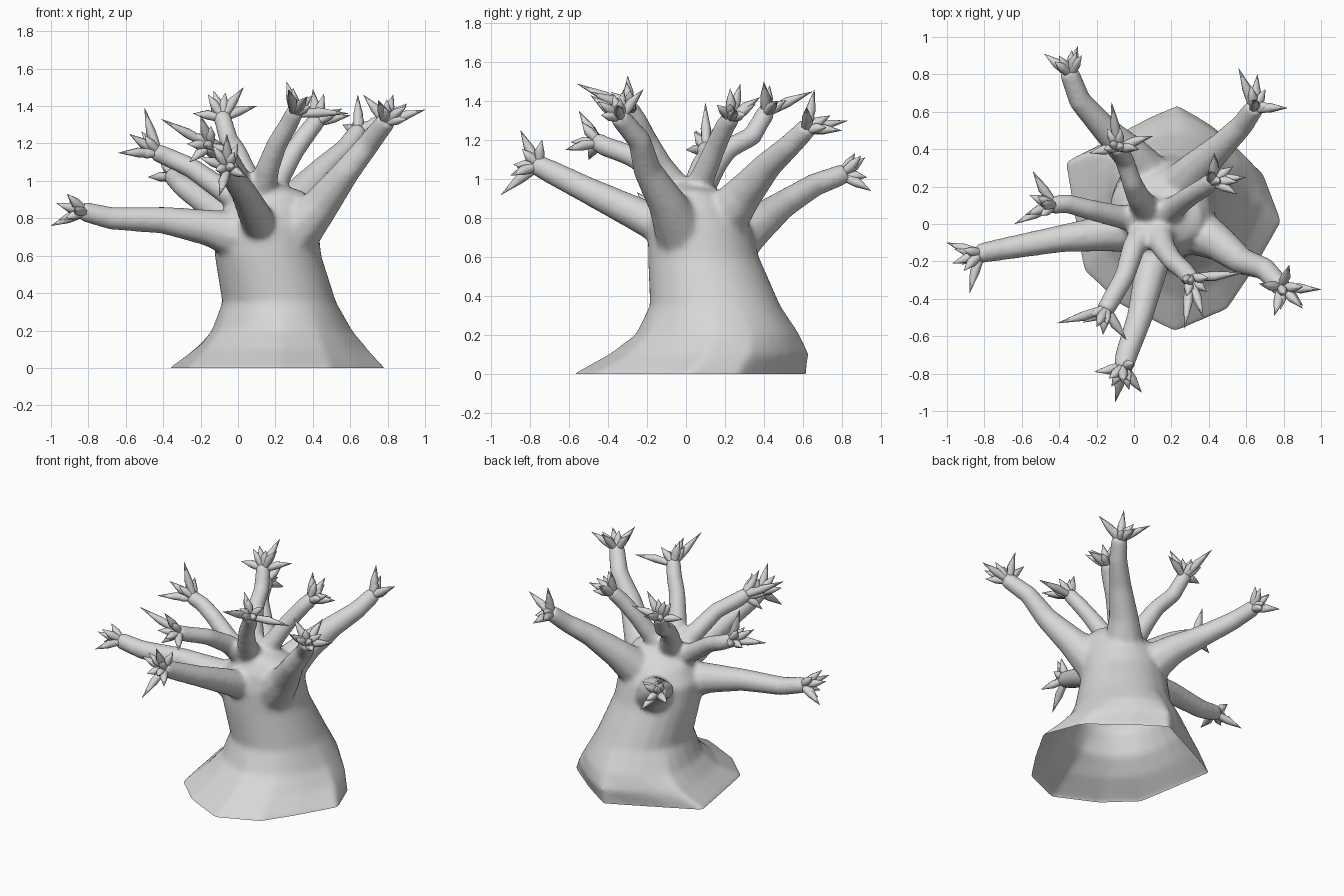
import bpy, bmesh, math, random
from mathutils import Vector

random.seed(4)
if "Cube" in bpy.data.objects:
    bpy.data.objects.remove(bpy.data.objects["Cube"], do_unlink=True)

BARK = (0.68, 0.68, 0.68, 1)
bark = bpy.data.materials.new("grey_bark")
bark.use_nodes = True
bark.diffuse_color = BARK
bark.node_tree.nodes["Principled BSDF"].inputs["Base Color"].default_value = BARK


def loft(bm, rings):
    """Skin a list of equal rings of points and cap both ends."""
    rows = [[bm.verts.new(p) for p in ring] for ring in rings]
    count = len(rows[0])
    for low, high in zip(rows, rows[1:]):
        for i in range(count):
            j = (i + 1) % count
            bm.faces.new((low[i], low[j], high[j], high[i]))
    bm.faces.new(rows[0][::-1])
    bm.faces.new(rows[-1])


def tube(bm, points, radii, sides):
    """Tapered tube along a bent path."""
    points = [Vector(p) for p in points]
    last = len(points) - 1
    side = None
    rings = []
    for i, (p, r) in enumerate(zip(points, radii)):
        along = (points[min(i + 1, last)] - points[max(i - 1, 0)]).normalized()
        if side is None:
            side = along.orthogonal()
        side = (side - along * side.dot(along)).normalized()
        other = along.cross(side)
        turns = [math.tau * k / sides for k in range(sides)]
        rings.append([p + r * (math.cos(a) * side + math.sin(a) * other) for a in turns])
    loft(bm, rings)


def finish(bm, name, angle):
    """Turn a bmesh into a smooth shaded bark object."""
    bmesh.ops.recalc_face_normals(bm, faces=bm.faces)
    mesh = bpy.data.meshes.new(name)
    bm.to_mesh(mesh)
    bm.free()
    mesh.materials.append(bark)
    obj = bpy.data.objects.new(name, mesh)
    bpy.context.collection.objects.link(obj)
    shade(obj, angle)
    return obj


def shade(obj, angle):
    bpy.ops.object.select_all(action="DESELECT")
    obj.select_set(True)
    bpy.context.view_layer.objects.active = obj
    bpy.ops.object.shade_smooth_by_angle(angle=math.radians(angle))


# Trunk: an angular foot that rounds off as it rises
foot = [(.22, .62), (.44, .47), (.69, .27), (.79, .01), (.64, -.25),
        (.5, -.46), (.22, -.58), (-.07, -.44), (-.27, -.25), (-.37, .33)]
outline = []
for a, b in zip(foot, foot[1:] + foot[:1]):
    for k in range(4):
        p = Vector(a).lerp(Vector(b), k / 4)
        outline.append(Vector(((p.x - .21) / .57, (p.y - .03) / .605)))

# Each level: height, centre x, centre y, half width, half depth, angularity
levels = [(-.08, .21, .03, .58, .605, 1), (0, .21, .03, .57, .605, 1),
          (.1, .225, .125, .465, .52, .75), (.2, .23, .165, .38, .425, .35),
          (.35, .22, .15, .305, .335, 0), (.6, .16, .09, .285, .285, 0),
          (.75, .15, .07, .28, .265, 0), (.86, .17, .05, .24, .215, 0),
          (.94, .19, .03, .17, .14, 0), (.985, .15, .01, .07, .06, 0)]
body = bmesh.new()
rings = []
for z, cx, cy, rx, ry, corner in levels:
    ring = []
    for p in outline:
        q = p.normalized().lerp(p, corner)
        ring.append((cx + rx * q.x, cy + ry * q.y, z))
    rings.append(ring)
loft(body, rings)

# Limb thickness from root to tip
LOW = (.145, .1, .075, .063, .055)
FRONT = (.1, .09, .072, .063, .055)
HIGH = (.09, .065, .057, .054, .05)


def limb(name, radii, path, tips):
    """Add a limb to the body, and a spray of pointed twigs at its end."""
    tube(body, path, radii, 10)
    end = Vector(path[-1])
    along = (end - Vector(path[-2])).normalized()
    side = along.orthogonal().normalized()
    other = along.cross(side)
    targets = [Vector(t) for t in tips]
    for k in range(4):
        a = math.tau * k / 4 + random.uniform(-.3, .3)
        spread = math.cos(a) * side + math.sin(a) * other
        targets.append(end + (along + spread * .9).normalized() * random.uniform(.1, .14))
    bm = bmesh.new()
    for t in targets:
        out = (t - end).normalized()
        start = end + (out - along) * .025
        middle = start.lerp(t, .4) + along * .008
        tube(bm, (start, middle, t), (.022, .027, .001), 7)
    finish(bm, name + "_twigs", 75)


# Low, thick limbs
limb("right_limb", LOW,
     [(.06, -.02, .69), (-.16, -.05, .75), (-.4, -.08, .79), (-.68, -.13, .8), (-.84, -.16, .84)],
     [(-1, -.1, .76), (-.91, -.25, .93), (-.88, -.37, .84), (-.97, -.21, .88)])
limb("front_limb", FRONT,
     [(.13, -.08, .73), (.09, -.25, .82), (.03, -.5, .94), (-.04, -.7, 1.04), (-.06, -.78, 1.08)],
     [(-.1, -.95, .92), (-.21, -.79, 1.13), (.04, -.9, 1.02), (0, -.74, 1.2), (-.06, -.85, 1.25)])
limb("left_front_limb", LOW,
     [(.3, -.02, .72), (.45, -.1, .88), (.58, -.2, 1.05), (.7, -.24, 1.2), (.8, -.35, 1.33)],
     [(1, -.35, 1.38), (.75, -.49, 1.43), (.9, -.45, 1.4), (.67, -.32, 1.46), (.83, -.22, 1.46)])
limb("left_back_limb", LOW,
     [(.22, .16, .76), (.34, .3, .93), (.47, .42, 1.07), (.58, .53, 1.17), (.65, .63, 1.27)],
     [(.56, .83, 1.3), (.82, .62, 1.37), (.66, .8, 1.25), (.64, .66, 1.46)])
limb("back_limb", LOW,
     [(.1, .22, .66), (-.02, .38, .78), (-.15, .5, .87), (-.29, .66, .97), (-.35, .82, 1.03)],
     [(-.48, .91, 1.02), (-.3, .95, .94), (-.4, .9, 1.1), (-.28, .9, 1.12)])

# High, slender limbs from the crown
limb("crown_front_limb", HIGH,
     [(.11, 0, .88), (.16, -.13, 1.07), (.21, -.2, 1.2), (.27, -.25, 1.3), (.31, -.3, 1.38)],
     [(.59, -.26, 1.36), (.27, -.56, 1.49), (.37, -.5, 1.45), (.26, -.3, 1.53)])
limb("crown_right_front_limb", HIGH,
     [(.1, 0, .88), (0, -.12, 1.02), (-.05, -.28, 1.12), (-.13, -.42, 1.17), (-.16, -.47, 1.2)],
     [(-.41, -.53, 1.33), (-.04, -.62, 1.15), (-.2, -.55, 1.35), (-.26, -.5, 1.1)])
limb("crown_right_limb", HIGH,
     [(.08, .02, .86), (-.08, .04, .95), (-.25, .08, 1.07), (-.36, .11, 1.12), (-.45, .1, 1.16)],
     [(-.5, .1, 1.39), (-.64, 0, 1.15), (-.54, .28, 1.2), (-.58, .05, 1.25)])
limb("crown_back_limb", HIGH,
     [(.1, .03, .88), (.02, .15, 1.08), (-.01, .22, 1.16), (-.05, .34, 1.22), (-.09, .42, 1.36)],
     [(-.12, .65, 1.45), (.1, .47, 1.4), (.03, .4, 1.5), (-.24, .38, 1.36), (-.13, .43, 1.48)])
limb("crown_left_limb", HIGH,
     [(.12, .03, .88), (.22, .09, 1.02), (.3, .15, 1.16), (.38, .2, 1.27), (.43, .24, 1.33)],
     [(.43, .38, 1.42), (.6, .25, 1.35), (.4, .28, 1.49), (.55, .16, 1.38)])

# Fuse trunk and limbs into one skin
tree = finish(body, "trunk_and_limbs", 60)
fuse = tree.modifiers.new("Fuse", "REMESH")
fuse.mode = "VOXEL"
fuse.voxel_size = .014
bpy.ops.object.modifier_apply(modifier=fuse.name)

# Soften the joints, then slice the foot level to leave a hollow underside
skin = bmesh.new()
skin.from_mesh(tree.data)
for _ in range(8):
    bmesh.ops.smooth_vert(skin, verts=skin.verts, factor=.5,
                          use_axis_x=True, use_axis_y=True, use_axis_z=True)
bmesh.ops.bisect_plane(skin, geom=skin.verts[:] + skin.edges[:] + skin.faces[:],
                       plane_co=(0, 0, 0), plane_no=(0, 0, 1), clear_inner=True)
skin.to_mesh(tree.data)
skin.free()
shade(tree, 60)
